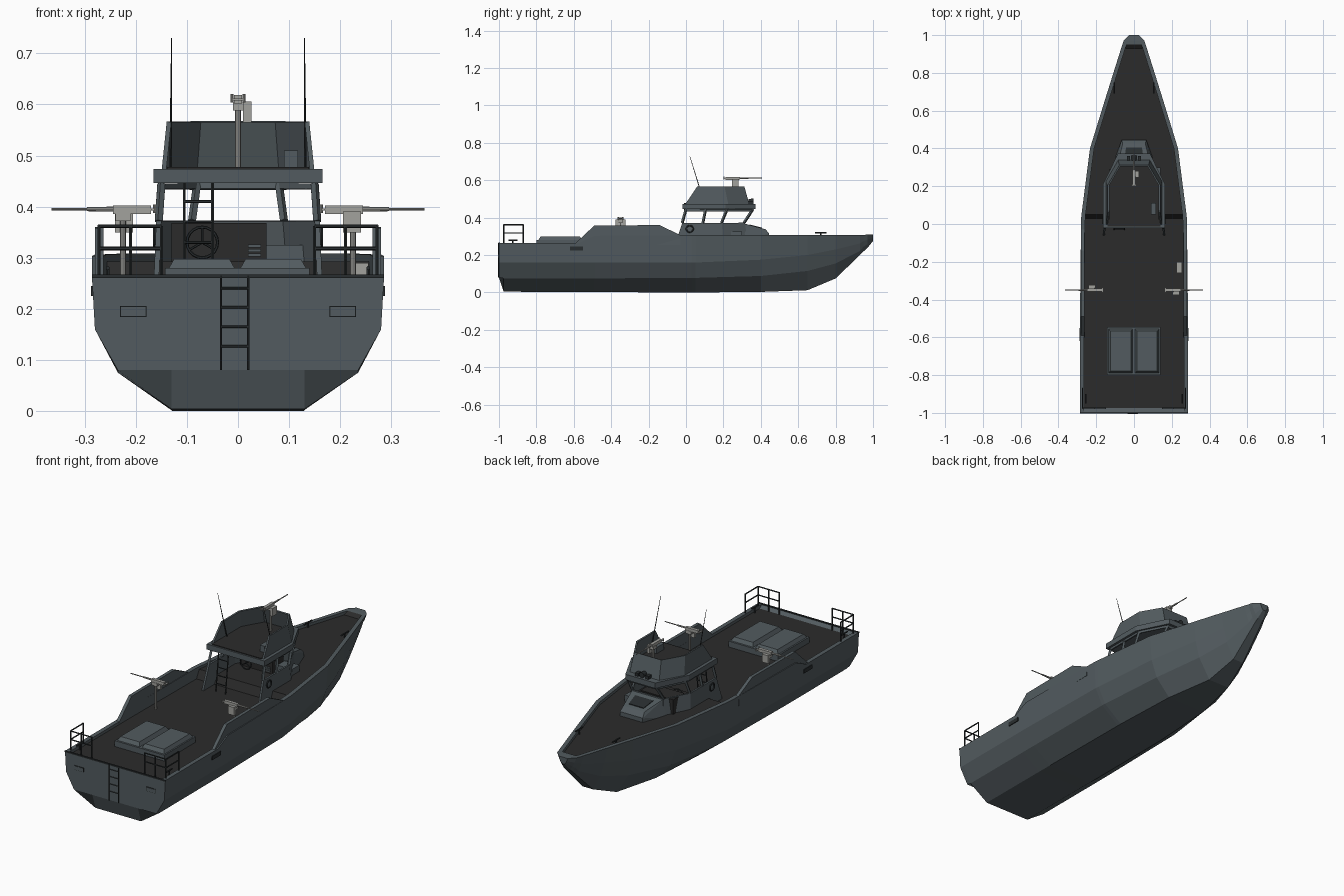
import bpy, bmesh, math
from mathutils import Vector, Matrix

if "Cube" in bpy.data.objects:
    bpy.data.objects.remove(bpy.data.objects["Cube"])

def material(name, c):
    m = bpy.data.materials.new(name)
    m.diffuse_color = (*c, 1)
    m.use_nodes = True
    m.node_tree.nodes["Principled BSDF"].inputs["Base Color"].default_value = m.diffuse_color
    return m

GREY = material("hull grey", (0.085, 0.105, 0.115))
DECK = material("deck black", (0.024, 0.024, 0.024))
DARK = material("rail dark grey", (0.022, 0.027, 0.029))
GUN = material("gun light grey", (0.36, 0.36, 0.34))

def finish(name, bm, *mats):
    bmesh.ops.recalc_face_normals(bm, faces=bm.faces)
    me = bpy.data.meshes.new(name)
    bm.to_mesh(me)
    bm.free()
    for m in mats:
        me.materials.append(m)
    ob = bpy.data.objects.new(name, me)
    bpy.context.collection.objects.link(ob)
    return ob

def add_box(bm, lo, hi):
    lo, hi = Vector(lo), Vector(hi)
    bmesh.ops.create_cube(bm, size=1, matrix=Matrix.Translation((lo + hi) / 2) @ Matrix.Diagonal((*(hi - lo), 1)))

def add_rod(bm, a, b, r, r2=None, n=8):
    a, b = Vector(a), Vector(b)
    d = b - a
    m = Matrix.Translation((a + b) / 2) @ d.to_track_quat('Z', 'Y').to_matrix().to_4x4()
    bmesh.ops.create_cone(bm, cap_ends=True, segments=n, radius1=r, radius2=r if r2 is None else r2, depth=d.length, matrix=m)

def boxes(name, mat, *pairs):
    bm = bmesh.new()
    for lo, hi in pairs:
        add_box(bm, lo, hi)
    return finish(name, bm, mat)

def rods(name, mat, r, segs, n=6, r2=None):
    bm = bmesh.new()
    for a, b in segs:
        add_rod(bm, a, b, r, r2, n)
    return finish(name, bm, mat)

def solid(name, mat, pts):
    bm = bmesh.new()
    bmesh.ops.convex_hull(bm, input=[bm.verts.new(p) for p in pts])
    bmesh.ops.dissolve_limit(bm, angle_limit=0.02, verts=bm.verts, edges=bm.edges)
    return finish(name, bm, mat)

def both(half):
    # right-hand plan points continued round to the left side
    return half + [(-x, y, z) for x, y, z in reversed(half)]

def wall(name, mat, low, high, t):
    bm = bmesh.new()
    a = [bm.verts.new(p) for p in both(low)]
    b = [bm.verts.new(p) for p in both(high)]
    for i in range(len(a) - 1):
        bm.faces.new((a[i], a[i + 1], b[i + 1], b[i]))
    ob = finish(name, bm, mat)
    s = ob.modifiers.new("thickness", 'SOLIDIFY')
    s.thickness, s.offset = t, 0
    return ob

# Hull: y, then x,z of keel, chine, knuckle and sheer
SECTIONS = [
    (-1, .13, .08, .235, .08, .28, .16, .286, .265),
    (-.975, .13, .004, .235, .075, .28, .16, .286, .265),
    (-.57, .13, .003, .235, .075, .28, .16, .286, .265),
    (-.49, .13, .002, .235, .075, .28, .16, .286, .303),
    (.03, .128, 0, .23, .078, .272, .16, .28, .306),
    (.05, .128, 0, .228, .078, .27, .16, .278, .306),
    (.4, .11, .003, .19, .088, .222, .175, .233, .308),
    (.65, .06, .012, .125, .115, .148, .2, .156, .308),
    (.8, .03, .075, .075, .155, .095, .23, .109, .308),
    (.93, .02, .2, .04, .222, .055, .262, .068, .308),
    (.95, .018, .22, .035, .245, .048, .275, .061, .308),
    (.97, .016, .238, .032, .258, .045, .282, .055, .309),
    (1, .008, .275, .014, .282, .02, .293, .025, .309)]
bm = bmesh.new()
rings = []
for y, kx, kz, cx, cz, nx, nz, sx, sz in SECTIONS:
    dz = sz if y < -.98 or y > .94 else (.25 if y < .04 else .293)
    ix = max(sx - .022, .004)
    half = [(kx, y, kz), (cx, y, cz), (nx, y, nz), (sx, y, sz), (ix, y, sz), (ix, y, dz)]
    rings.append([bm.verts.new(p) for p in both(half)])
n = len(rings[0])
for r0, r1 in zip(rings, rings[1:]):
    for j in range(n):
        f = bm.faces.new((r0[j], r0[(j + 1) % n], r1[(j + 1) % n], r1[j]))
        yc = f.calc_center_median().y
        f.material_index = 1 if j == 5 and -.98 < yc < .945 else 0
bm.faces.new(rings[0])
bm.faces.new(rings[-1])
bmesh.ops.remove_doubles(bm, verts=bm.verts, dist=1e-5)
finish("hull", bm, GREY, DECK)

# Raised side coamings, hull vents and stern fittings
for s, side in ((-1, "left"), (1, "right")):
    prof = [(-.6, .255), (-.49, .358), (-.14, .36), (-.03, .306), (-.03, .255)]
    solid(side + "_coaming", GREY, [(s * x, y, z) for x in (.263, .28) for y, z in prof])
    boxes(side + "_stern_vent", DARK, ((s * .205 - .026, -1.003, .184), (s * .205 + .026, -.998, .206)))
    boxes(side + "_stern_vent_cover", GREY, ((s * .205 - .024, -1.004, .186), (s * .205 + .024, -.998, .204)))
    boxes(side + "_hull_vents", DARK, ((s * .28, -.62, .225), (s * .288, -.55, .245)))
    # corner railing
    segs = []
    corner = [(s * .15, -.975), (s * .272, -.975), (s * .272, -.87)]
    for x, y in corner + [(s * .21, -.975)]:
        segs.append(((x, y, .25), (x, y, .362)))
    for z in (.362, .318):
        segs += [((*corner[i], z), (*corner[i + 1], z)) for i in range(2)]
    rods(side + "_stern_railing", DARK, .0035, segs)
    # mooring cleats
    rods(side + "_cleats", DARK, .004, [
        ((s * .255, -.95, .28), (s * .255, -.9, .28)), ((s * .255, -.925, .25), (s * .255, -.925, .28)),
        ((s * .105, .69, .318), (s * .105, .75, .318)), ((s * .105, .72, .29), (s * .105, .72, .318))])
    # whip antenna
    rods(side + "_antenna", DARK, .003, [((s * .132, .1, .47), (s * .13, .02, .73))], r2=.001)
    # life ring on cabin wall
    bpy.ops.mesh.primitive_torus_add(major_radius=.018, minor_radius=.004, major_segments=14, minor_segments=6,
                                     location=(s * .163, .02, .34), rotation=(0, math.pi / 2, 0))
    bpy.context.object.name = side + "_life_ring"
    bpy.context.object.data.materials.append(DARK)

boxes("transom_cap", DARK, ((-.286, -1.003, .26), (.286, -.995, .267)))
rods("stern_ladder", DARK, .0025,
     [((x, -1.003, .08), (x, -1.003, .265)) for x in (-.033, .02)] +
     [((-.033, -1.003, z), (.02, -1.003, z)) for z in (.127, .165, .203, .24)])

# Engine hatch with two lids
boxes("hatch_base", GREY, ((-.143, -.8, .245), (.14, -.545, .28)))
for x in (-.135, .005):
    solid("hatch_lid", GREY, [(x + i, y, .28) for i in (0, .128) for y in (-.79, -.555)] +
          [(x + i, y, .298) for i in (.01, .118) for y in (-.778, -.567)])
boxes("deck_box", GUN, ((.225, -.26, .25), (.255, -.2, .29)))

# Cabin: lower wall, trunk, window posts, header, roof
LOW = [(.155, -.02, .372), (.155, .19, .372), (.09, .31, .372)]
TOP = [(.15, 0, .445), (.15, .22, .445), (.08, .358, .445)]
wall("cabin_lower_wall", GREY, [(.16, -.06, .25), (.16, .2, .25), (.1, .33, .25)], LOW, .01)
wall("cabin_header", GREY, [(x, y - .004, .434) for x, y, z in TOP], TOP, .008)
solid("front_trunk", GREY, both([(.11, .32, .28), (.065, .445, .28), (.09, .305, .37), (.06, .425, .338), (.065, .445, .315)]))
solid("trunk_hatch", DARK, both([(.052, .34, .363), (.042, .405, .347), (.052, .34, .358), (.042, .405, .34)]))
posts = [(LOW[0], TOP[0]), ((.155, .09, .37), (.15, .105, .445)), (LOW[1], TOP[1]), (LOW[2], TOP[2])]
rods("window_posts", GREY, .008, [((s * a[0], *a[1:]), (s * b[0], *b[1:])) for a, b in posts for s in (-1, 1)], n=4)
solid("roof", GREY, both([(x, y, z) for z in (.446, .474) for x, y in ((.165, -.02), (.165, .21), (.085, .372))]))

# Gun tub on the roof
wall("gun_tub", GREY, [(.145, -.005, .47), (.145, .225, .47), (.082, .335, .47)],
     [(.135, .06, .566), (.135, .205, .566), (.075, .308, .566)], .009)
solid("tub_floor", DECK, both([(x, y, z) for z in (.47, .478) for x, y in ((.139, -.012), (.139, .222), (.078, .328))]))
boxes("tub_ammo_box", GREY, ((.09, .05, .476), (.117, .11, .51)))
bm = bmesh.new()
add_rod(bm, (0, .35, .47), (0, .35, .485), .005)
add_rod(bm, (0, .335, .488), (0, .362, .488), .012, .014, 12)
for x in (-.03, .03):
    add_box(bm, (x - .008, .335, .474), (x + .008, .36, .49))
finish("searchlight", bm, DARK)

# Helm: console, wheel, instruments, seat box, roof ladder
boxes("console", DECK, ((-.13, .2, .29), (.056, .29, .368)))
boxes("console_shelf", GREY, ((.056, .24, .29), (.14, .3, .325)))
bpy.ops.mesh.primitive_torus_add(major_radius=.03, minor_radius=.003, major_segments=20, minor_segments=6,
                                 location=(-.07, .165, .33), rotation=(math.pi / 2, 0, 0))
bpy.context.object.name = "steering_wheel"
bpy.context.object.data.materials.append(DARK)
rods("wheel_spokes", DARK, .0025, [((-.07, .165, .33), (-.07 + .03 * math.cos(a), .165, .33 + .03 * math.sin(a)))
     for a in (math.pi / 2, math.pi * 7 / 6, math.pi * 11 / 6)] + [((-.07, .165, .33), (-.07, .21, .33))])
boxes("instrument_panel", GREY, *[((.02, .196, z), (.045, .2, z + .006)) for z in (.302, .311, .32)])
rods("roof_ladder", DARK, .003,
     [((x, -.03, .25), (x, -.005, .465)) for x in (-.105, -.05)] +
     [((-.105, -.03 + (z - .25) * .116, z), (-.05, -.03 + (z - .25) * .116, z)) for z in (.29, .33, .37, .41, .45)])

# Pedestal machine guns, barrel along local +y
def gun(name, x, y, z, base, angle):
    bm = bmesh.new()
    add_rod(bm, (0, 0, base - z), (0, 0, -.02), .006)
    add_box(bm, (-.01, -.015, -.022), (.01, .015, -.006))
    add_box(bm, (-.008, -.055, -.008), (.008, .02, .008))
    add_rod(bm, (0, .02, .001), (0, .07, .001), .005, .004)
    add_rod(bm, (0, .07, .001), (0, .14, .001), .0025)
    add_box(bm, (.01, -.02, -.045), (.026, .016, -.004))
    for s in (-1, 1):
        add_rod(bm, (s * .012, -.062, -.006), (s * .012, -.062, .01), .003)
    add_box(bm, (-.014, -.064, -.002), (.014, -.055, .002))
    ob = finish(name, bm, GUN)
    ob.location = (x, y, z)
    ob.rotation_euler.z = angle

gun("roof_gun", 0, .265, .61, .475, 0)
gun("left_gun", -.225, -.35, .394, .25, math.pi / 2)
gun("right_gun", .225, -.35, .394, .25, -math.pi / 2)
